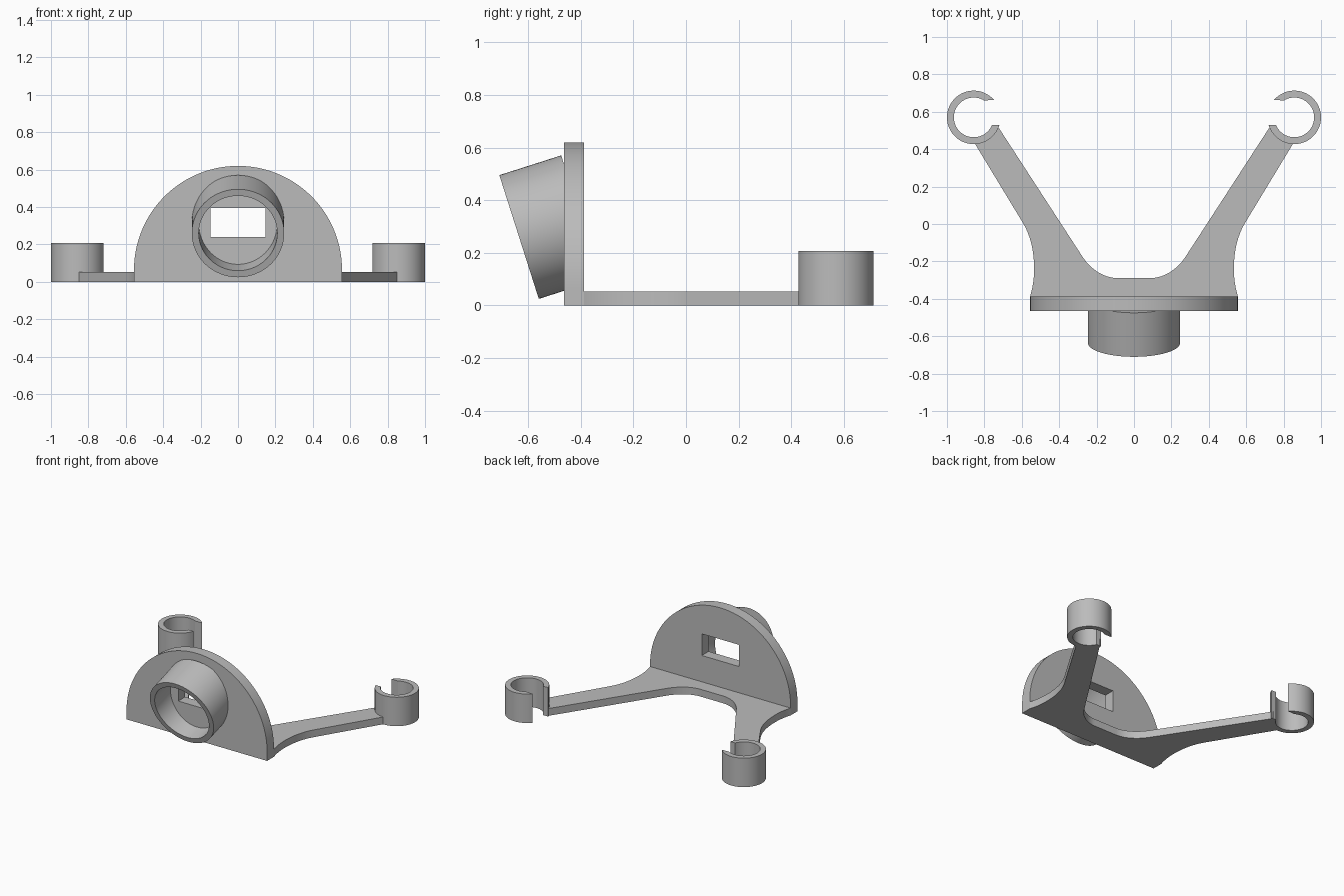
import bpy
import bmesh
from math import cos, sin, radians
from mathutils import Matrix, Vector
from mathutils.geometry import interpolate_bezier

cube = bpy.data.objects.get("Cube")
if cube:
    bpy.data.objects.remove(cube, do_unlink=True)

GREY = (0.5, 0.5, 0.5, 1)
plastic = bpy.data.materials.new("grey_plastic")
plastic.use_nodes = True
plastic.diffuse_color = GREY
plastic.node_tree.nodes["Principled BSDF"].inputs["Base Color"].default_value = GREY


def arc(cx, cy, r, start, end, steps=48):
    angles = [radians(start + (end - start) * i / steps) for i in range(steps + 1)]
    return [(cx + r * cos(a), cy + r * sin(a)) for a in angles]


def circle(r):
    return arc(0, 0, r, 0, 360, 96)[:-1]


def bezier(*points):
    return [(p.x, p.y) for p in interpolate_bezier(*map(Vector, points), 16)]


def extrude_profile(name, outlines, depth, matrix, cut_y=None):
    """Extrude closed outlines (inner ones become holes) from z 0 to depth, then place."""
    curve = bpy.data.curves.new(name, "CURVE")
    curve.dimensions = "2D"
    curve.fill_mode = "BOTH"
    curve.extrude = depth / 2
    for outline in outlines:
        spline = curve.splines.new("POLY")
        spline.points.add(len(outline) - 1)
        for point, (x, y) in zip(spline.points, outline):
            point.co = (x, y, 0, 1)
        spline.use_cyclic_u = True
    obj = bpy.data.objects.new(name, curve)
    bpy.context.collection.objects.link(obj)
    bpy.ops.object.select_all(action="DESELECT")
    obj.select_set(True)
    bpy.context.view_layer.objects.active = obj
    bpy.ops.object.convert(target="MESH")
    obj = bpy.context.object

    bm = bmesh.new()
    bm.from_mesh(obj.data)
    bmesh.ops.remove_doubles(bm, verts=bm.verts, dist=0.0001)
    bmesh.ops.recalc_face_normals(bm, faces=bm.faces)
    bm.transform(matrix @ Matrix.Translation((0, 0, depth / 2)))
    if cut_y is not None:
        bmesh.ops.bisect_plane(bm, geom=bm.verts[:] + bm.edges[:] + bm.faces[:],
                               plane_co=(0, cut_y, 0), plane_no=(0, 1, 0),
                               clear_outer=True)
    bm.to_mesh(obj.data)
    bm.free()
    obj.data.materials.clear()
    obj.data.materials.append(plastic)
    bpy.ops.object.shade_smooth_by_angle(angle=radians(30))
    return obj


PLATE_FRONT, PLATE_BACK = -0.465, -0.388
CLIP_X, CLIP_Y = 0.857, 0.57

# Upright arched plate with a rectangular window
arch = [(-0.556, 0), (0.556, 0)] + arc(0, 0.064, 0.556, 0, 180, 80)
window = [(-0.147, 0.24), (0.147, 0.24), (0.147, 0.395), (-0.147, 0.395)]
extrude_profile("arched_plate", [arch, window], PLATE_BACK - PLATE_FRONT,
                Matrix.Translation((0, PLATE_BACK, 0)) @ Matrix.Rotation(radians(90), 4, "X"))

# Tilted tube, trimmed where it meets the plate
extrude_profile("tilted_tube", [circle(0.247), circle(0.21)], 0.247,
                Matrix.Translation((0, -0.635, 0.26)) @ Matrix.Rotation(radians(-72.3), 4, "X"),
                cut_y=PLATE_FRONT + 0.001)

# Flat base with two splayed arms
half = bezier((0.556, PLATE_BACK), (0.541, -0.34), (0.534, -0.29), (0.534, -0.24))
half += bezier((0.534, -0.24), (0.534, -0.14), (0.555, -0.055), (0.6, 0.016))[1:]
half += arc(CLIP_X, CLIP_Y, 0.13, 270, 198, 16)
half += bezier((0.278, -0.171), (0.235, -0.239), (0.163, -0.289), (0.09, -0.289))
mirrored = [(-x, y) for x, y in reversed(half)]
extrude_profile("base_arms", [half + mirrored], 0.052, Matrix.Identity(4))

# Open ring clips at the arm ends, each with its gap facing inward
ring = arc(0, 0, 0.143, -163, 139.5, 72) + arc(0, 0, 0.106, 121, -157, 72)
for side, sign in (("left", 1), ("right", -1)):
    outline = [(sign * x, y) for x, y in ring]
    extrude_profile(side + "_ring_clip", [outline], 0.207,
                    Matrix.Translation((sign * CLIP_X, CLIP_Y, 0)))
